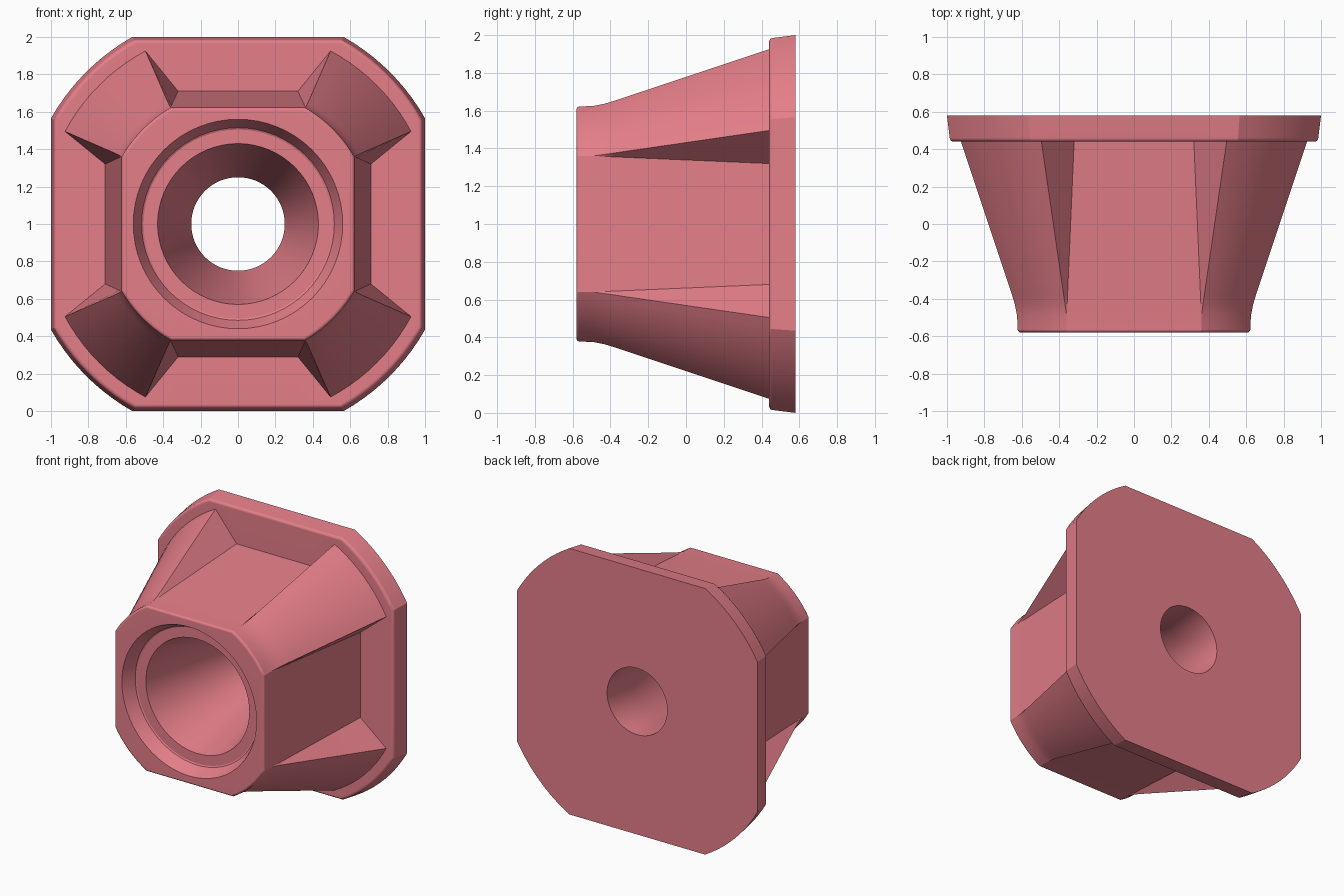
import bpy, bmesh, math

if "Cube" in bpy.data.objects:
    bpy.data.objects.remove(bpy.data.objects["Cube"])

ARC = 10      # facets per rounded corner
BORE = 64     # sides of the round bore


def section(y, rx, rz, ax, az):
    """Four-fold outline: recess corner (rx, rz), rib arc from (ax, az) to (az, ax)."""
    r, a0 = math.hypot(ax, az), math.atan2(az, ax)
    a1 = math.pi / 2 - a0
    quad = [(rx, rz)]
    for i in range(ARC + 1):
        a = a0 + (a1 - a0) * i / ARC
        quad.append((r * math.cos(a), r * math.sin(a)))
    quad.append((rz, rx))
    pts = []
    for k in range(4):
        c, s = round(math.cos(k * math.pi / 2)), round(math.sin(k * math.pi / 2))
        pts += [(u * c + v * s, y, 1 - u * s + v * c) for u, v in quad]
    return pts


def circle(y, r):
    return [(r * math.cos(2 * math.pi * i / BORE), y, 1 + r * math.sin(2 * math.pi * i / BORE))
            for i in range(BORE)]


def loft(bm, loops):
    rings = [[bm.verts.new(p) for p in loop] for loop in loops]
    for a, b in zip(rings, rings[1:]):
        for i in range(len(a)):
            j = (i + 1) % len(a)
            bm.faces.new((a[i], a[j], b[j], b[i]))


bm = bmesh.new()
outer = []

# Flange with slight draft and rounded front edge
outer.append(section(0.58, 0.32, 1.0, 0.565, 1.0))
R = 0.02
for i in range(5):
    t = i * math.pi / 8
    h = 0.985 - R * (1 - math.cos(t))
    outer.append(section(0.44 + R - R * math.sin(t), 0.32, h, h * 0.565, h))

# Tapered body: corner ribs flare to the rear, flat recesses stay nearly straight
for y, half in ((0.44, 0.925), (-0.38, 0.652), (-0.43, 0.637), (-0.49, 0.625)):
    t = (y + 0.49) / 0.93
    outer.append(section(y, 0.36 - 0.04 * t, 0.625 + 0.085 * t, 0.36 + 0.135 * t, half))

# Rounded nose edge
R = 0.016
for i in range(5):
    t = i * math.pi / 8
    d = R * (1 - math.cos(t))
    y = -0.58 + R - R * math.sin(t)
    outer.append(section(y, 0.36 - d * 0.6, 0.622 - d, 0.36 - d * 0.6, 0.622 - d))
loft(bm, outer)

# Bore: stepped mouth, long funnel, straight rear hole
loft(bm, [circle(y, r) for y, r in ((-0.58, 0.56), (-0.485, 0.515), (-0.48, 0.505),
                                    (-0.48, 0.43), (0.28, 0.25), (0.58, 0.25))])
bmesh.ops.remove_doubles(bm, verts=bm.verts[:], dist=0.0005)

# Flat front and rear faces around the bore
for y in (-0.58, 0.58):
    rim = [e for e in bm.edges if e.is_boundary and all(abs(v.co.y - y) < 0.001 for v in e.verts)]
    bmesh.ops.triangle_fill(bm, edges=rim, use_beauty=True, use_dissolve=False)
bmesh.ops.recalc_face_normals(bm, faces=bm.faces[:])

mesh = bpy.data.meshes.new("flanged_foot")
bm.to_mesh(mesh)
bm.free()
obj = bpy.data.objects.new("flanged_foot", mesh)
bpy.context.collection.objects.link(obj)

mat = bpy.data.materials.new("pink")
mat.diffuse_color = (0.78, 0.21, 0.25, 1)
mat.use_nodes = True
mat.node_tree.nodes["Principled BSDF"].inputs["Base Color"].default_value = mat.diffuse_color
mesh.materials.append(mat)

# Smooth shading with crisp edges
bpy.context.view_layer.objects.active = obj
obj.select_set(True)
bpy.ops.object.shade_smooth_by_angle(angle=math.radians(25))
wn = obj.modifiers.new("weighted_normals", 'WEIGHTED_NORMAL')
wn.keep_sharp = True
